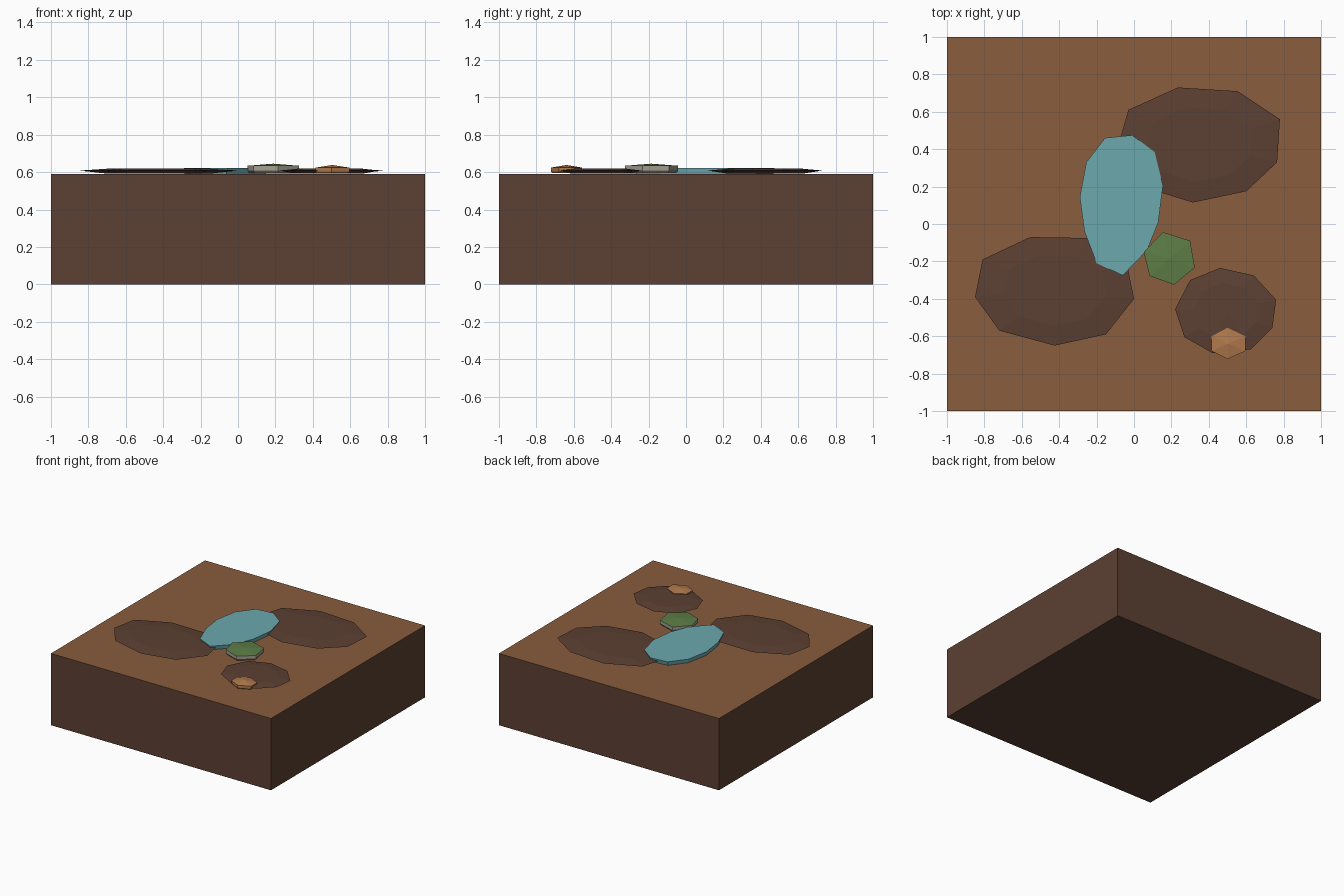
import bpy, bmesh
from mathutils import Vector

if "Cube" in bpy.data.objects:
    bpy.data.objects.remove(bpy.data.objects["Cube"])


def material(name, r, g, b):
    def lin(c):
        c /= 255
        return c / 12.92 if c <= 0.04045 else ((c + 0.055) / 1.055) ** 2.4
    m = bpy.data.materials.new(name)
    m.diffuse_color = (lin(r), lin(g), lin(b), 1)
    m.use_nodes = True
    m.node_tree.nodes["Principled BSDF"].inputs["Base Color"].default_value = m.diffuse_color
    return m


DARK = material("dark_soil", 92, 64, 51)
SOIL = material("soil", 137, 93, 61)
WATER = material("water", 107, 168, 174)
ROCK = material("rock", 165, 162, 145)
MOSS = material("moss", 93, 125, 70)
CLAY = material("clay", 176, 120, 76)


def stack(name, outline, layers, mats, apex=None):
    """Loft scaled copies of an outline; mats = (body, top)."""
    pts = [Vector(p) for p in outline]
    c = sum(pts, Vector((0, 0))) / len(pts)
    bm = bmesh.new()
    rings = []
    for s, z in layers:
        rings.append([bm.verts.new((*(c + (p - c) * s), z)) for p in pts])
    n = len(pts)
    for a, b in zip(rings, rings[1:]):
        for i in range(n):
            j = (i + 1) % n
            bm.faces.new((a[i], a[j], b[j], b[i]))
    bm.faces.new(rings[0][::-1])
    if apex is None:
        tops = [bm.faces.new(rings[-1])]
    else:
        tip = bm.verts.new((c.x, c.y, apex))
        tops = [bm.faces.new((rings[-1][i], rings[-1][(i + 1) % n], tip)) for i in range(n)]
    for f in tops:
        f.material_index = 1
    bmesh.ops.recalc_face_normals(bm, faces=bm.faces)
    me = bpy.data.meshes.new(name)
    bm.to_mesh(me)
    bm.free()
    for m in mats:
        me.materials.append(m)
    ob = bpy.data.objects.new(name, me)
    bpy.context.collection.objects.link(ob)
    return ob


# Ground block with a lighter top
stack("ground_block", [(-1, -1), (1, -1), (1, 1), (-1, 1)],
      [(1, 0), (1, 0.59)], (DARK, SOIL))

# Mud patches: thin lens shapes with nine sides
patches = {
    "mud_patch_back": [(-0.03, 0.61), (0.235, 0.73), (0.555, 0.71), (0.78, 0.56), (0.765, 0.33),
                       (0.6, 0.175), (0.315, 0.115), (0.04, 0.2), (-0.09, 0.4)],
    "mud_patch_left": [(-0.81, -0.19), (-0.555, -0.07), (-0.25, -0.075), (-0.04, -0.2), (0, -0.4),
                       (-0.15, -0.59), (-0.425, -0.65), (-0.72, -0.57), (-0.85, -0.39)],
    "mud_patch_right": [(0.3, -0.3), (0.46, -0.235), (0.64, -0.275), (0.76, -0.405), (0.74, -0.555),
                        (0.625, -0.67), (0.42, -0.69), (0.27, -0.605), (0.22, -0.455)],
}
for name, outline in patches.items():
    stack(name, outline[::-1], [(0.65, 0.592), (1, 0.608), (0.65, 0.618)], (DARK, DARK), 0.62)

# Water puddle: flat slab
puddle = [(-0.255, 0.33), (-0.155, 0.46), (-0.01, 0.475), (0.11, 0.385), (0.155, 0.205), (0.13, 0.01),
          (0.07, -0.14), (-0.06, -0.275), (-0.2, -0.21), (-0.265, -0.04), (-0.29, 0.145)]
stack("water_puddle", puddle[::-1], [(0.98, 0.591), (1, 0.623)], (WATER, WATER))

# Mossy stone: grey sides under a low green dome
stone = [(0.155, -0.043), (0.3, -0.09), (0.325, -0.233), (0.214, -0.325), (0.083, -0.277), (0.052, -0.15)]
stack("mossy_stone", stone[::-1], [(0.93, 0.594), (1, 0.606), (1, 0.634)], (ROCK, MOSS), 0.645)

# Clay pebble
pebble = [(0.5, -0.555), (0.595, -0.6), (0.595, -0.68), (0.5, -0.722), (0.415, -0.68), (0.415, -0.6)]
stack("clay_pebble", pebble[::-1], [(0.93, 0.595), (1, 0.604), (1, 0.624)], (CLAY, CLAY), 0.638)
